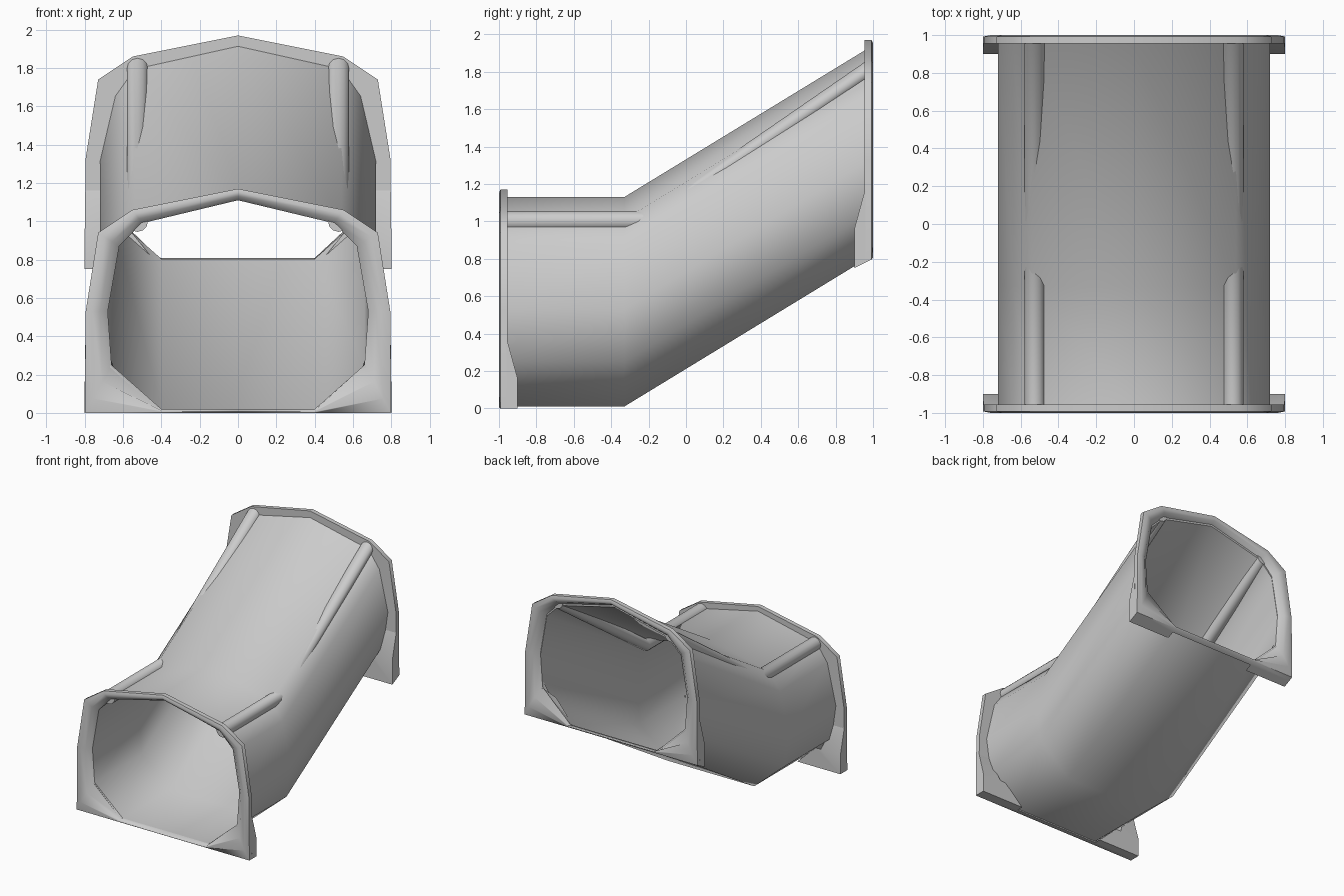
import bpy, bmesh, math
from mathutils import Vector

cube = bpy.data.objects.get("Cube")
if cube:
    bpy.data.objects.remove(cube, do_unlink=True)

grey = bpy.data.materials.new("light_grey")
grey.use_nodes = True
colour = (0.6, 0.6, 0.6, 1)
grey.diffuse_color = colour
grey.node_tree.nodes["Principled BSDF"].inputs["Base Color"].default_value = colour

BEND, END, SLOPE, RISE = -0.33, 0.955, 0.61, 0.8

# Half profiles from floor centre to roof centre
INNER = [(0, .02), (.4, .02), (.66, .25), (.68, .53), (.62, .87), (.5, .99), (0, 1.11)]
SHELL = [(0, .01), (.4, .01), (.68, .25), (.72, .53), (.64, .87), (.54, 1.01), (0, 1.13)]
FRAME = [(0, 0), (.4, 0), (.8, 0), (.795, .53), (.73, .94), (.55, 1.06), (0, 1.17)]


def full(half):
    """Close a half profile by mirroring it across x = 0."""
    return half + [(-x, z) for x, z in half[-2:0:-1]]


def mix(a, b, t):
    return [(p[0] + (q[0] - p[0]) * t, p[1] + (q[1] - p[1]) * t) for p, q in zip(a, b)]


def finish(name, bm, angle):
    bmesh.ops.recalc_face_normals(bm, faces=bm.faces)
    mesh = bpy.data.meshes.new(name)
    bm.to_mesh(mesh)
    bm.free()
    mesh.materials.append(grey)
    obj = bpy.data.objects.new(name, mesh)
    bpy.context.collection.objects.link(obj)
    bpy.ops.object.select_all(action="DESELECT")
    obj.select_set(True)
    bpy.context.view_layer.objects.active = obj
    bpy.ops.object.shade_smooth_by_angle(angle=math.radians(angle))
    return obj


def loft(bm, loops, ring=False, caps=False):
    """Bridge successive loops of points, optionally joining last to first."""
    rows = [[bm.verts.new(p) for p in loop] for loop in loops]
    pairs = list(zip(rows, rows[1:]))
    if ring:
        pairs.append((rows[-1], rows[0]))
    for a, b in pairs:
        for i in range(len(a)):
            j = (i + 1) % len(a)
            bm.faces.new((a[i], a[j], b[j], b[i]))
    if caps:
        bm.faces.new(rows[0])
        bm.faces.new(rows[-1])


def place(profile, y, rear):
    """Put a profile at depth y of the front, or at the raised rear opening."""
    if not rear:
        return [(x, y, z) for x, z in profile]
    return [(x, -y, z + RISE - (0.5 * (1 + y) if z < 0.05 else 0)) for x, z in profile]


# Thin-walled tunnel: level front run, then a straight climb
def tunnel_loop(half, y):
    lift = SLOPE * max(0, y - BEND)
    return [(x, y, z + lift) for x, z in full(half)]


bm = bmesh.new()
stations = (-END, BEND, END)
loft(bm, [tunnel_loop(SHELL, y) for y in stations]
     + [tunnel_loop(INNER, y) for y in reversed(stations)], ring=True)
finish("tunnel", bm, 50)

# Rounded end frames with corner feet
for rear in (False, True):
    side = "rear" if rear else "front"
    bm = bmesh.new()
    sections = [(SHELL, -.955), (FRAME, -.955), (FRAME, -.992),
                (mix(FRAME, INNER, .3), -1), (mix(FRAME, INNER, .65), -.99),
                (INNER, -.955)]
    loft(bm, [place(full(p), y, rear) for p, y in sections], ring=True)
    finish(side + "_frame", bm, 50)

    for s, label in ((1, "left"), (-1, "right")):
        front = [(.4, 0), (.8, 0), (.797, .38), (.7, .38), (.67, .25)]
        back = [(.4, 0), (.8, 0), (.8, .16), (.62, .16), (.57, .16)]
        bm = bmesh.new()
        loft(bm, [place([(s * x, z) for x, z in p], y, rear)
                  for p, y in ((front, -.96), (back, -.9))], caps=True)
        finish(f"{side}_{label}_foot", bm, 30)

# Round rails that dip through the roof at the bend
PATH = [(-.96, 1.0), (-.2, 1.0), (.96, 1.8)]
for s, label in ((1, "left"), (-1, "right")):
    bm = bmesh.new()
    loops = []
    for y, z in PATH:
        centre = Vector((s * .525, y, z))
        loops.append([centre + Vector((.055 * math.cos(a), 0, .055 * math.sin(a)))
                      for a in (math.tau * k / 12 for k in range(12))])
    loft(bm, loops, caps=True)
    finish(label + "_rail", bm, 40)
